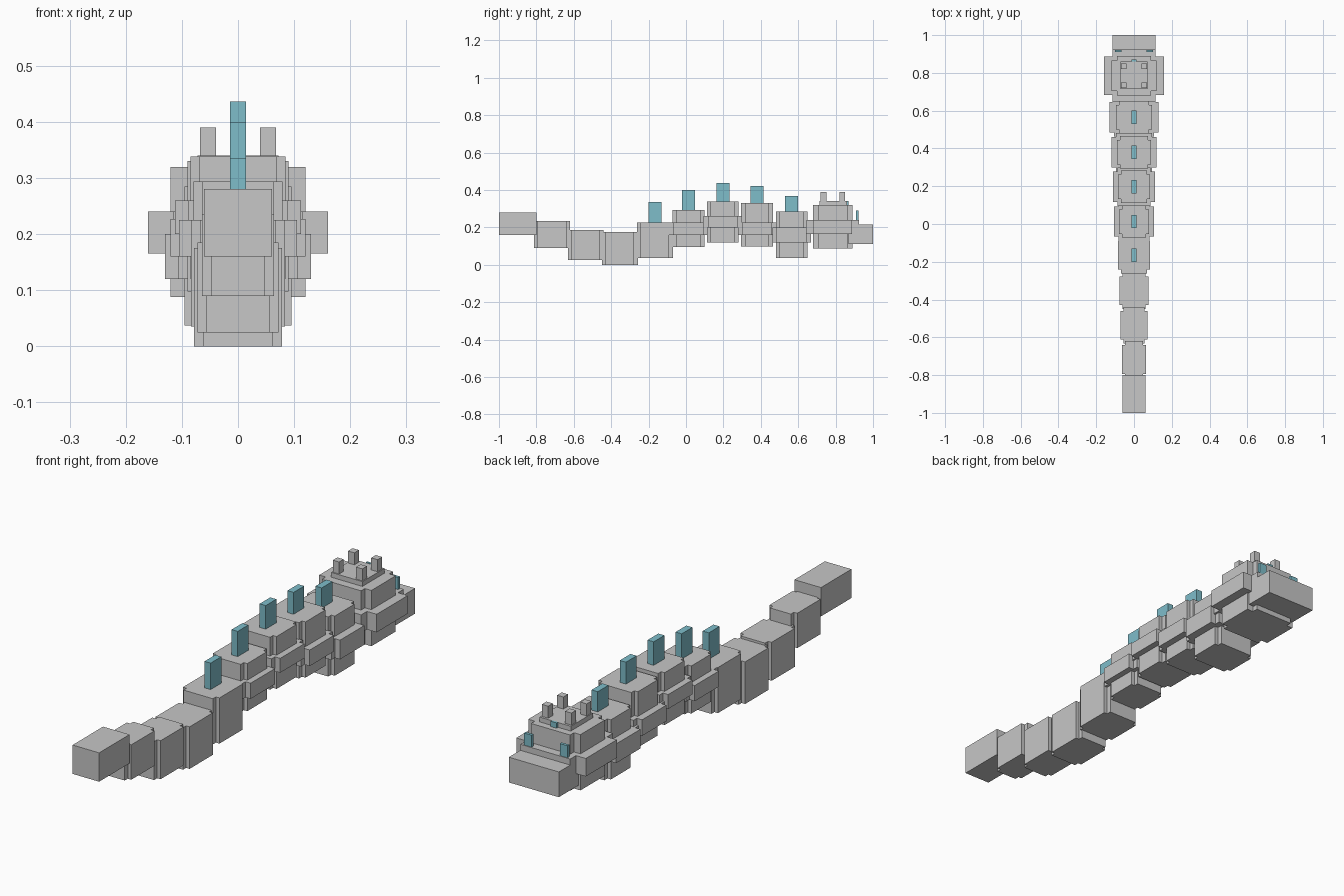
import bpy
import bmesh

cube = bpy.data.objects.get("Cube")
if cube:
    bpy.data.objects.remove(cube, do_unlink=True)


def make_material(name, color):
    mat = bpy.data.materials.new(name)
    mat.use_nodes = True
    mat.diffuse_color = color
    mat.node_tree.nodes["Principled BSDF"].inputs["Base Color"].default_value = color
    return mat


grey = make_material("stone grey", (0.57, 0.57, 0.57, 1))
teal = make_material("pale teal", (0.21, 0.51, 0.59, 1))


def prism(name, outline, bottom, top, mat):
    """Extrude a flat outline upward into a solid block."""
    bm = bmesh.new()
    base = bm.faces.new([bm.verts.new((x, y, bottom)) for x, y in outline])
    side = bmesh.ops.extrude_face_region(bm, geom=[base])["geom"]
    for v in side:
        if isinstance(v, bmesh.types.BMVert):
            v.co.z = top
    bmesh.ops.recalc_face_normals(bm, faces=bm.faces)
    mesh = bpy.data.meshes.new(name)
    bm.to_mesh(mesh)
    bm.free()
    mesh.materials.append(mat)
    obj = bpy.data.objects.new(name, mesh)
    bpy.context.collection.objects.link(obj)
    return obj


def block(name, x0, x1, y0, y1, z0, z1, mat=grey):
    return prism(name, [(x0, y0), (x1, y0), (x1, y1), (x0, y1)], z0, z1, mat)


def notched(name, half, y0, y1, z0, z1, nx=0.016, ny=0.02):
    """Block whose four vertical corners are cut away in a square notch."""
    inner = half - nx
    right = [(inner, y0), (inner, y0 + ny), (half, y0 + ny),
             (half, y1 - ny), (inner, y1 - ny), (inner, y1)]
    left = [(-x, y) for x, y in reversed(right)]
    return prism(name, right + left, z0, z1, grey)


def fin(name, y, z0, z1):
    block(name, -0.014, 0.014, y - 0.035, y + 0.035, z0, z1, teal)


# Tail: plain tip, then notched segments
block("tail_tip", -0.061, 0.061, -1.0, -0.8, 0.16, 0.28)
tail = [(0.064, -0.813, -0.62, 0.09, 0.235),
        (0.072, -0.632, -0.44, 0.025, 0.185),
        (0.078, -0.45, -0.257, 0.0, 0.175),
        (0.084, -0.262, -0.07, 0.035, 0.225)]
for i, part in enumerate(tail):
    notched(f"tail_segment_{i + 1}", *part)
fin("tail_fin", -0.165, 0.225, 0.335)

# Body: core half width, belt half width, centre, bottom, belt bottom, belt top, top
body = [(0.079, 0.105, 0.013, 0.096, 0.16, 0.225, 0.294),
        (0.085, 0.112, 0.197, 0.12, 0.2, 0.26, 0.338),
        (0.09, 0.12, 0.38, 0.098, 0.16, 0.227, 0.33),
        (0.095, 0.13, 0.565, 0.037, 0.12, 0.2, 0.285)]
for i, (core, belt, y, z0, b0, b1, z1) in enumerate(body):
    notched(f"body_core_{i + 1}", core, y - 0.085, y + 0.085, z0, z1)
    notched(f"body_belt_{i + 1}", belt, y - 0.103, y + 0.103, b0, b1, 0.024, 0.023)
    fin(f"body_fin_{i + 1}", y, z1, z1 + 0.105 - 0.007 * i)

# Head: core, wide belt, snout and crown
notched("head_core", 0.12, 0.68, 0.89, 0.088, 0.32, 0.03, 0.025)
notched("head_belt", 0.16, 0.645, 0.925, 0.165, 0.24, 0.045, 0.038)
block("snout", -0.115, 0.115, 0.87, 1.0, 0.11, 0.215)
block("crown", -0.072, 0.072, 0.715, 0.86, 0.32, 0.34)

# Horns and eyes
for side, s in (("left", 1), ("right", -1)):
    xs = sorted((0.039 * s, 0.068 * s))
    for place, y in (("front", 0.72), ("back", 0.82)):
        block(f"{side}_{place}_horn", *xs, y, y + 0.03, 0.34, 0.39)
    block(f"{side}_eye", *sorted((0.065 * s, 0.1 * s)), 0.91, 0.922, 0.24, 0.29, teal)
block("brow_eye", -0.014, 0.014, 0.86, 0.87, 0.32, 0.342, teal)
